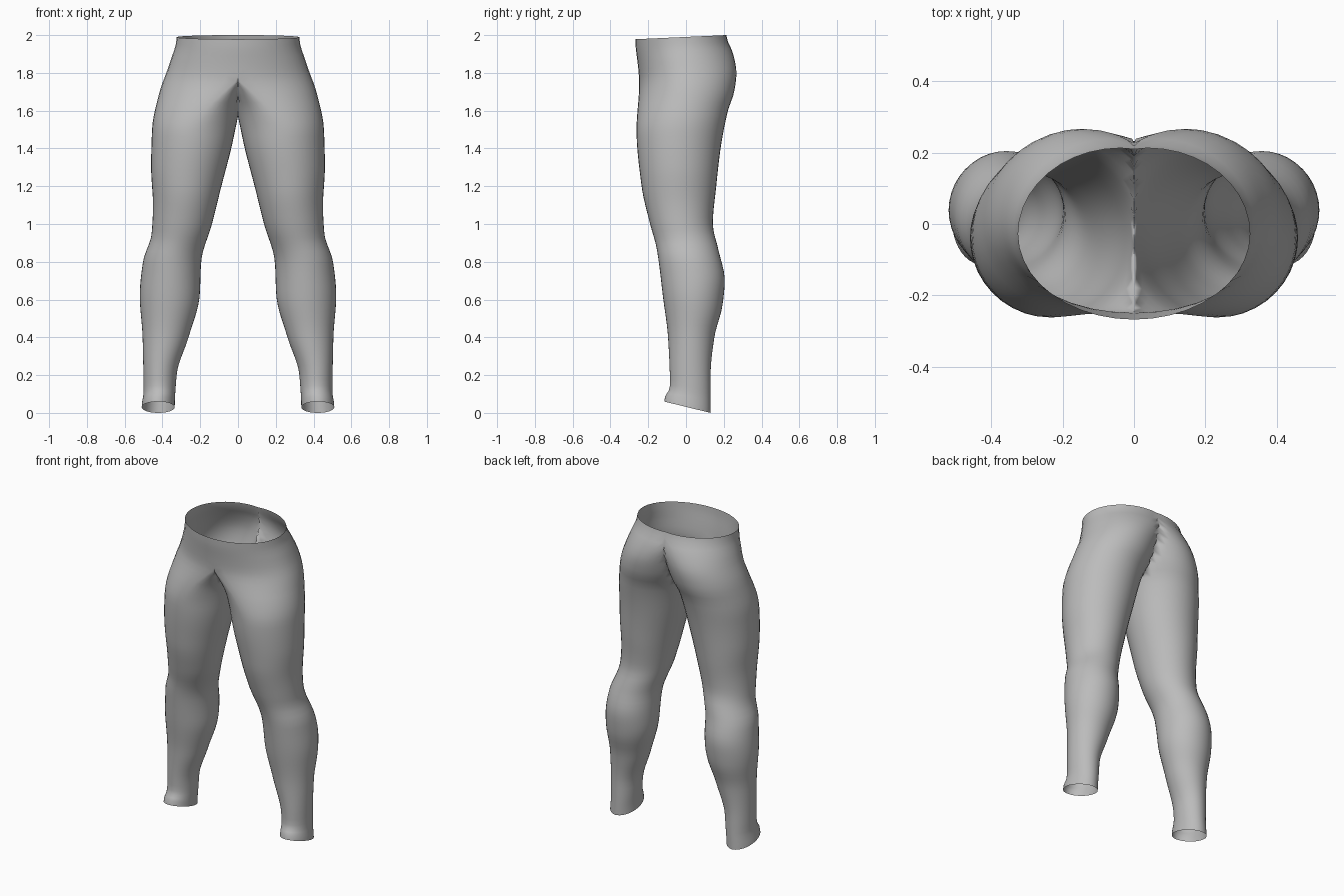
import bpy
import bmesh
import math

SIDES = 40
RINGS = 56

# Key points (height, value) for the left half, from cuff to waist
OUTER = [(0, .51), (.1, .5), (.4, .505), (.62, .52), (.8, .503), (.95, .457), (1.1, .45),
         (1.3, .46), (1.5, .455), (1.7, .415), (1.85, .362), (2, .325)]
INNER = [(0, .335), (.2, .325), (.4, .262), (.62, .203), (.8, .195), (1, .138), (1.2, .088),
         (1.4, .036), (1.54, .006), (1.6, -.008), (1.7, -.05), (1.8, -.09), (2, -.25)]
FRONT = [(0, -.115), (.15, -.085), (.4, -.095), (.6, -.12), (.87, -.155), (1, -.19),
         (1.2, -.235), (1.5, -.262), (1.74, -.248), (2, -.268)]
BACK = [(0, .13), (.2, .13), (.4, .15), (.57, .193), (.7, .205), (.87, .17), (1, .142),
        (1.2, .16), (1.4, .183), (1.6, .222), (1.7, .255), (1.8, .267), (1.9, .25), (2, .213)]
# How far the front has split into two thighs, and how much the hems slope
SPLIT = [(0, 1), (1.48, 1), (1.62, .75), (1.7, .4), (1.78, 0), (2, 0)]
SLOPE = [(0, .06), (.15, 0), (1.85, 0), (2, -.022)]


def sample(keys, z):
    """Smooth interpolation through the key points without overshoot."""
    def gradient(i):
        if i == 0 or i == len(keys) - 1:
            return 0
        a, b, c = keys[i - 1:i + 2]
        before = (b[1] - a[1]) / (b[0] - a[0])
        after = (c[1] - b[1]) / (c[0] - b[0])
        if before * after <= 0:
            return 0
        return 2 * before * after / (before + after)

    for i in range(len(keys) - 1):
        (low, start), (high, end) = keys[i], keys[i + 1]
        if z <= high:
            span = high - low
            t = (z - low) / span
            blend = t * t * (3 - 2 * t)
            return (start + (end - start) * blend
                    + span * t * (1 - t) * (gradient(i) * (1 - t) - gradient(i + 1) * t))
    return keys[-1][1]


def ring_points(z):
    """Cross-section of the left half, flattened against the centre plane."""
    outer, inner = sample(OUTER, z), sample(INNER, z)
    front, back = sample(FRONT, z), sample(BACK, z)
    split, slope = sample(SPLIT, z), sample(SLOPE, z)
    middle = (outer + inner) / 2
    centre_y, radius_y = (front + back) / 2, (back - front) / 2
    points = []
    for i in range(SIDES):
        angle = math.tau * i / SIDES
        c, s = math.cos(angle), math.sin(angle)
        centre_x = middle * split if s < 0 else middle
        reach = outer - centre_x if c > 0 else centre_x - inner
        x = max(0, centre_x + reach * c)
        if x < .0005:
            x = 0
        points.append((x, centre_y + radius_y * s, z + slope * (1 - s) / 2))
    return points


# Cloth colour
cloth = bpy.data.materials.new("grey cloth")
cloth.use_nodes = True
colour = (.5, .5, .5, 1)
cloth.diffuse_color = colour
cloth.node_tree.nodes["Principled BSDF"].inputs["Base Color"].default_value = colour

if "Cube" in bpy.data.objects:
    bpy.data.objects.remove(bpy.data.objects["Cube"])

# Left half: rings joined from cuff to waist, leaving the centre plane open
bm = bmesh.new()
rings = [[bm.verts.new(p) for p in ring_points(2 * k / RINGS)] for k in range(RINGS + 1)]
for lower, upper in zip(rings, rings[1:]):
    for i in range(SIDES):
        j = (i + 1) % SIDES
        corners = (lower[i], lower[j], upper[j], upper[i])
        if any(v.co.x > 0 for v in corners):
            bm.faces.new(corners)
bmesh.ops.delete(bm, geom=[v for v in bm.verts if not v.link_faces], context='VERTS')

mesh = bpy.data.meshes.new("leggings")
bm.to_mesh(mesh)
bm.free()
mesh.materials.append(cloth)
leggings = bpy.data.objects.new("leggings", mesh)
bpy.context.collection.objects.link(leggings)
mesh.shade_smooth()

# Right half
mirror = leggings.modifiers.new("right half", 'MIRROR')
mirror.use_axis[0] = True
mirror.merge_threshold = .0004
